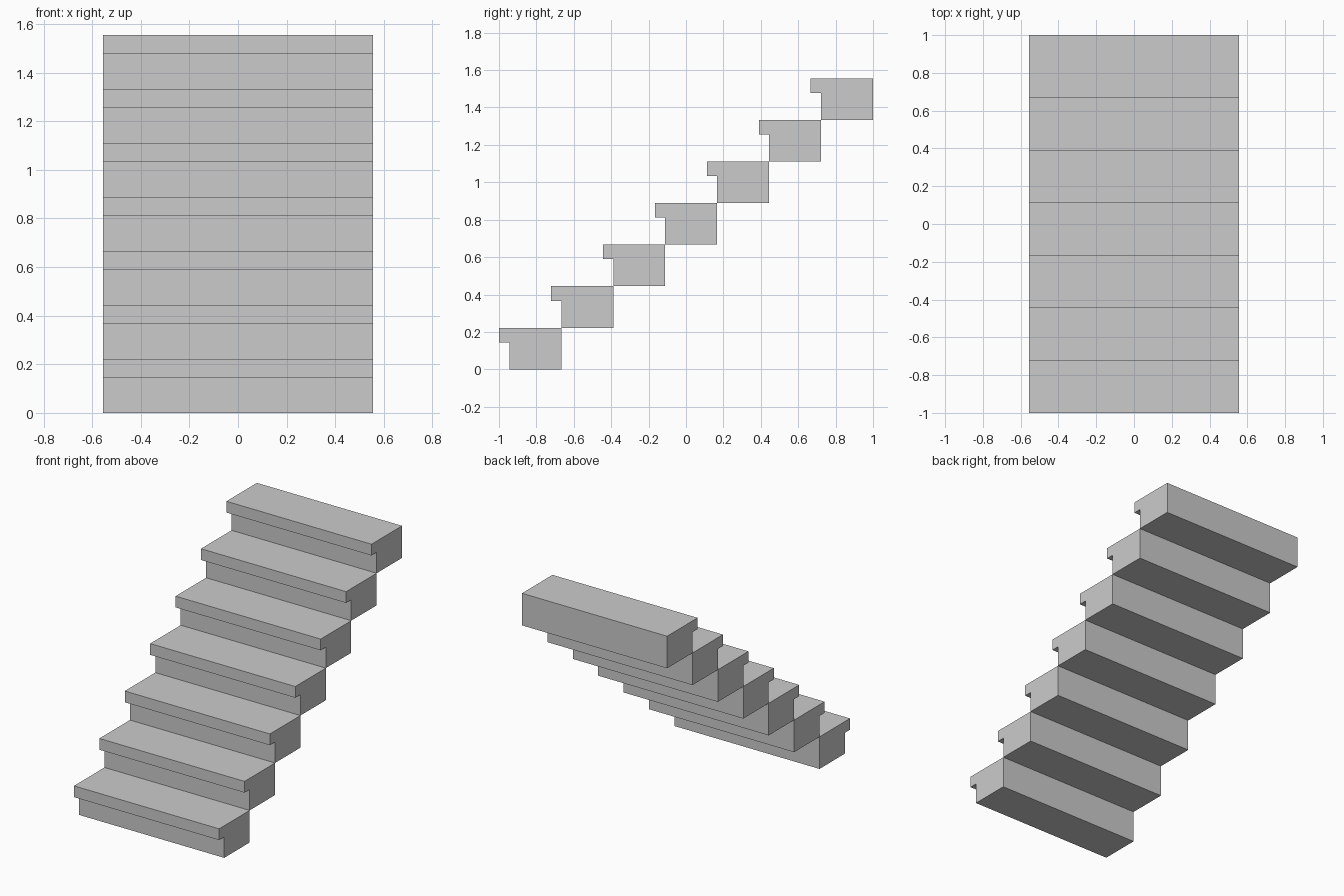
import bpy
import bmesh

if "Cube" in bpy.data.objects:
    bpy.data.objects.remove(bpy.data.objects["Cube"])

STEPS = 7
RUN, RISE = 0.2778, 0.2222      # body depth and height of one step
NOSE, LIP = 0.0556, 0.078       # overhang of the tread and its thickness
HALF_WIDTH = 0.5556


def add_step(index):
    """Extrude one L-shaped step profile (y, z) across the stair width."""
    y = -1 + NOSE + index * RUN
    z = index * RISE
    profile = [(0, 0), (RUN, 0), (RUN, RISE), (-NOSE, RISE),
               (-NOSE, RISE - LIP), (0, RISE - LIP)]
    bm = bmesh.new()
    face = bm.faces.new([bm.verts.new((-HALF_WIDTH, py, pz)) for py, pz in profile])
    extruded = bmesh.ops.extrude_face_region(bm, geom=[face])["geom"]
    verts = [g for g in extruded if isinstance(g, bmesh.types.BMVert)]
    bmesh.ops.translate(bm, verts=verts, vec=(2 * HALF_WIDTH, 0, 0))
    bmesh.ops.recalc_face_normals(bm, faces=bm.faces)

    name = f"stair_step_{index + 1}"
    mesh = bpy.data.meshes.new(name)
    bm.to_mesh(mesh)
    bm.free()
    step = bpy.data.objects.new(name, mesh)
    step.location = (0, y, z)
    bpy.context.collection.objects.link(step)


# Flight of identical steps, climbing towards the back
for i in range(STEPS):
    add_step(i)
